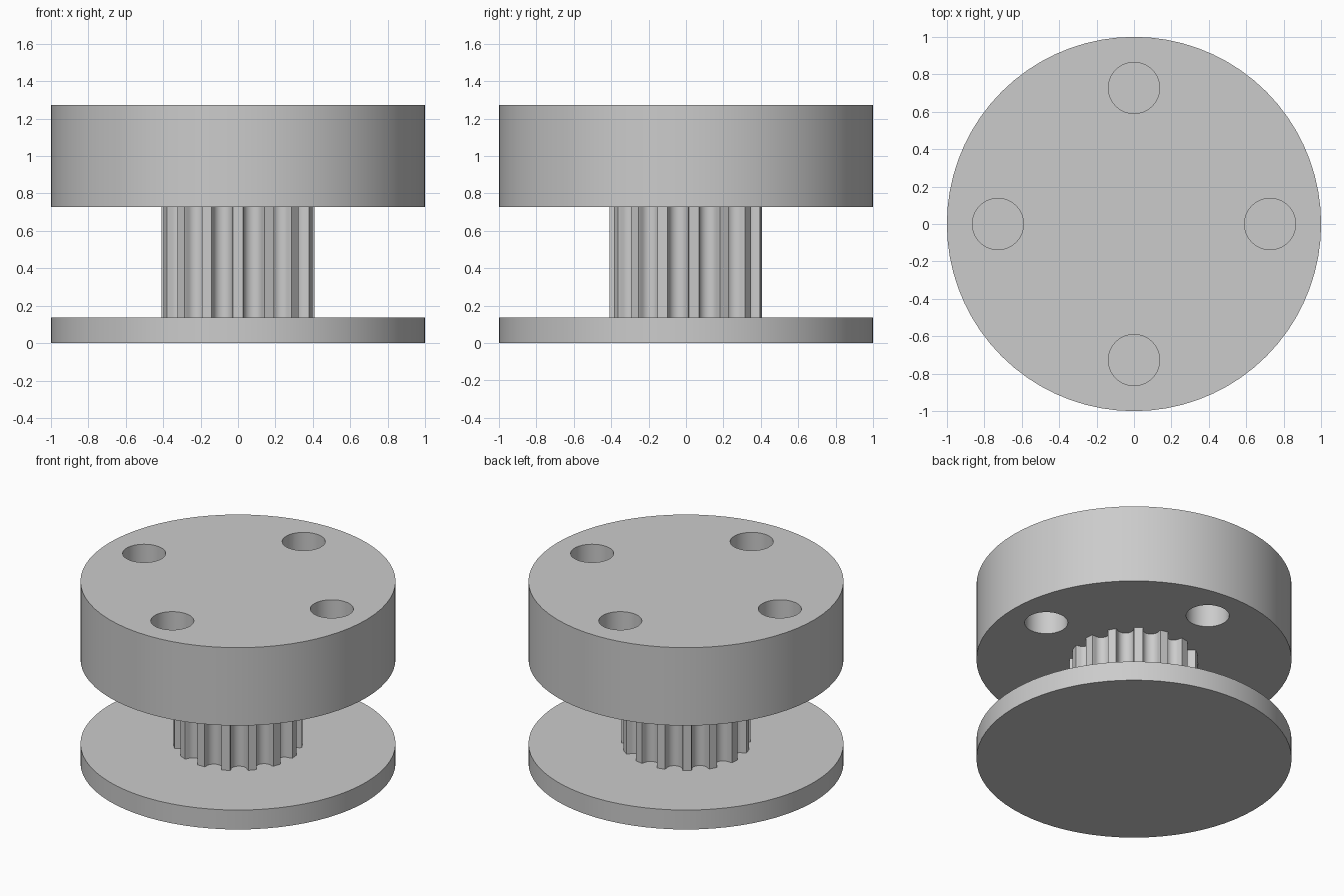
import bpy, bmesh, math
from mathutils import Vector

if "Cube" in bpy.data.objects:
    bpy.data.objects.remove(bpy.data.objects["Cube"])

grey = bpy.data.materials.new("plain grey")
grey.diffuse_color = (0.6, 0.6, 0.6, 1)
grey.use_nodes = True
grey.node_tree.nodes["Principled BSDF"].inputs["Base Color"].default_value = grey.diffuse_color


def prism(name, outline, z0, z1):
    """Extrude a closed xy outline from z0 to z1."""
    bm = bmesh.new()
    base = bm.faces.new([bm.verts.new((x, y, z0)) for x, y in outline])
    top = bmesh.ops.extrude_face_region(bm, geom=[base])["geom"]
    bmesh.ops.translate(bm, vec=(0, 0, z1 - z0),
                        verts=[v for v in top if isinstance(v, bmesh.types.BMVert)])
    bmesh.ops.recalc_face_normals(bm, faces=bm.faces[:])
    mesh = bpy.data.meshes.new(name)
    bm.to_mesh(mesh)
    bm.free()
    mesh.materials.append(grey)
    obj = bpy.data.objects.new(name, mesh)
    bpy.context.collection.objects.link(obj)
    return obj


def circle(radius, sides, cx=0, cy=0):
    return [(cx + radius * math.cos(2 * math.pi * i / sides),
             cy + radius * math.sin(2 * math.pi * i / sides)) for i in range(sides)]


def activate(obj):
    bpy.ops.object.select_all(action='DESELECT')
    obj.select_set(True)
    bpy.context.view_layer.objects.active = obj


def smooth(obj):
    activate(obj)
    bpy.ops.object.shade_smooth_by_angle(angle=math.radians(30))


# Thin bottom flange
smooth(prism("bottom_flange", circle(1, 72), 0, 0.136))

# Thick top hub with four through holes
hub = prism("top_hub", circle(1, 72), 0.727, 1.273)
for k in range(4):
    a = k * math.pi / 2
    cutter = prism("hole_cutter", circle(0.137, 40, 0.727 * math.cos(a), 0.727 * math.sin(a)),
                   0.6, 1.4)
    cutter.hide_render = True
    mod = hub.modifiers.new("hole", 'BOOLEAN')
    mod.operation = 'DIFFERENCE'
    mod.solver = 'EXACT'
    mod.object = cutter
    activate(hub)
    bpy.ops.object.modifier_apply(modifier=mod.name)
    bpy.data.objects.remove(cutter, do_unlink=True)
smooth(hub)

# Toothed core: 15 narrow lands separated by round-bottomed grooves
TEETH, R, DEPTH, HALF_GAP, ROOT = 15, 0.41, 0.07, 0.058, 0.052
outline = []
for t in range(TEETH):
    a = -math.pi / 2 + (t + 0.5) * 2 * math.pi / TEETH   # groove centre
    out = Vector((math.cos(a), math.sin(a)))
    side = Vector((-out.y, out.x))
    mouth = math.sqrt(R * R - HALF_GAP ** 2)
    centre = R - DEPTH + ROOT
    pts = [(mouth, -HALF_GAP)]
    pts += [(centre - ROOT * math.sin(math.pi * i / 10),
             -ROOT * math.cos(math.pi * i / 10)) for i in range(11)]
    pts += [(mouth, HALF_GAP)]
    outline += [tuple(out * r + side * s) for r, s in pts]
smooth(prism("toothed_core", outline, 0.12, 0.74))
